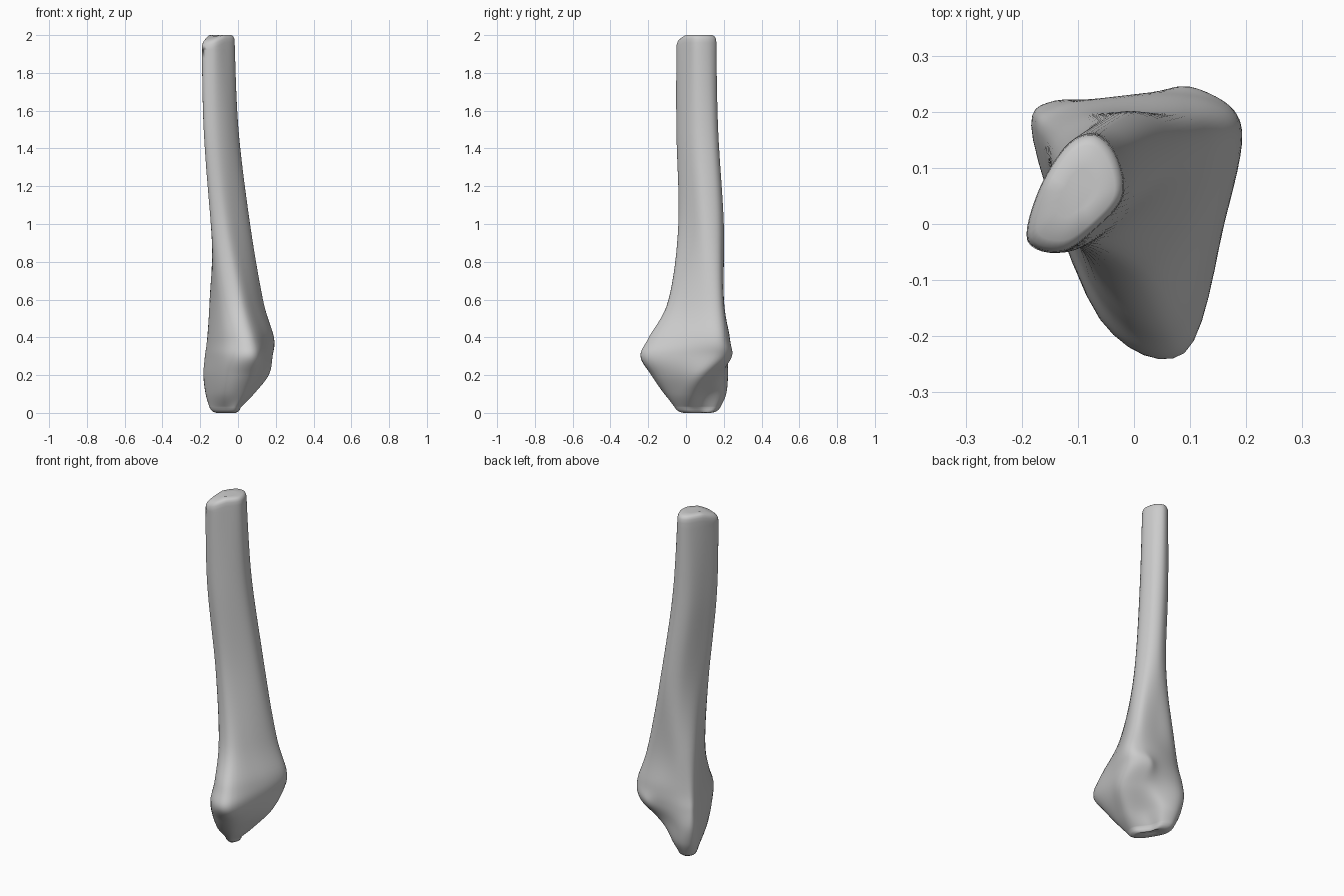
import bpy
import bmesh
from mathutils import Vector

AROUND = 6   # subdivisions between outline points
ALONG = 8    # subdivisions between sections

default_cube = bpy.data.objects.get("Cube")
if default_cube:
    bpy.data.objects.remove(default_cube, do_unlink=True)

# Sections: height, then eight outline points in hundredths,
# counter-clockwise from the front ridge.
shaft = [
    (1.96, [(-13, -5), (-7, -1), (-2, 5), (-3, 12), (-7, 16), (-12, 14), (-17, 6), (-19, -3)]),
    (1.5, [(-12, -5), (-5, -1), (0, 6), (-1, 14), (-6, 17), (-12, 14), (-16, 6), (-18, -3)]),
    (1.0, [(-7, -4), (0, 1), (6, 9), (5, 17), (-1, 20), (-8, 17), (-13, 8), (-14, -1)]),
    (0.6, [(1, -9), (8, 0), (13, 12), (11, 19), (0, 20), (-10, 19), (-15, 12), (-9, -5)]),
]
knuckle = [
    (0.4, [(7, -19), (15, 0), (19, 16), (14, 22), (2, 23), (-12, 20), (-16, 13), (-6, -13)]),
    (0.3, [(9, -23), (16, 0), (18, 17), (10, 24), (2, 23), (-14, 21), (-17, 14), (-6, -17)]),
    (0.2, [(7, -17), (14, -1), (16, 9), (9, 16), (0, 20), (-14, 22), (-18, 15), (-7, -14)]),
    (0.1, [(2, -11), (7, -4), (8, 4), (1, 10), (-4, 19), (-13, 21), (-17, 14), (-8, -8)]),
    (0.03, [(-2, -6), (1, -3), (1, 2), (-4, 9), (-6, 16), (-12, 18), (-15, 12), (-8, -1)]),
]


def spline(a, b, c, d, t):
    """Smooth curve from b to c."""
    return 0.5 * (2 * b + (c - a) * t + (2 * a - 5 * b + 4 * c - d) * t * t
                  + (3 * b - a - 3 * c + d) * t ** 3)


def smooth_loop(points):
    n = len(points)
    return [spline(points[i - 1], points[i], points[(i + 1) % n], points[(i + 2) % n], s / AROUND)
            for i in range(n) for s in range(AROUND)]


def smooth_sections(sections):
    last = len(sections) - 1
    rings = []
    for i in range(last):
        picks = [sections[min(max(i + k, 0), last)] for k in (-1, 0, 1, 2)]
        for s in range(ALONG):
            rings.append([spline(*four, s / ALONG) for four in zip(*picks)])
    return rings + [sections[last]]


def inset(ring, scale, height):
    """Shrunken copy of an end ring, used to round the ends."""
    middle = sum(ring, Vector()) / len(ring)
    copy = [middle + (p - middle) * scale for p in ring]
    for p in copy:
        p.z = height
    return copy


sections = [smooth_loop([Vector((x / 100, y / 100, z)) for x, y in outline])
            for z, outline in shaft + knuckle]
rings = smooth_sections(sections)

# Rounded ends
top, bottom = rings[0], rings[-1]
rings = ([inset(top, s, z) for s, z in ((0.4, 2.0), (0.8, 2.0), (0.92, 1.992), (0.98, 1.98))]
         + rings
         + [inset(bottom, s, z) for s, z in ((0.92, 0.016), (0.78, 0.005), (0.6, 0.0), (0.3, 0.01))])

# The top end dips slightly toward the front right corner
for ring in rings[:5]:
    for p in ring:
        p.z += 0.25 * min(0, p.x + p.y + 0.08)

# Skin the rings
bm = bmesh.new()
loops = [[bm.verts.new(p) for p in ring] for ring in rings]
for upper, lower in zip(loops, loops[1:]):
    for i in range(len(upper)):
        bm.faces.new((upper[i - 1], lower[i - 1], lower[i], upper[i]))
for end in (loops[0], loops[-1]):
    bm.faces.new(end)
bmesh.ops.recalc_face_normals(bm, faces=bm.faces)
mesh = bpy.data.meshes.new("bone")
bm.to_mesh(mesh)
bm.free()

bone = bpy.data.objects.new("bone", mesh)
bpy.context.collection.objects.link(bone)

# Colour
grey = bpy.data.materials.new("light_grey")
grey.use_nodes = True
colour = (0.6, 0.6, 0.6, 1)
grey.diffuse_color = colour
grey.node_tree.nodes["Principled BSDF"].inputs["Base Color"].default_value = colour
mesh.materials.append(grey)

for polygon in mesh.polygons:
    polygon.use_smooth = True
